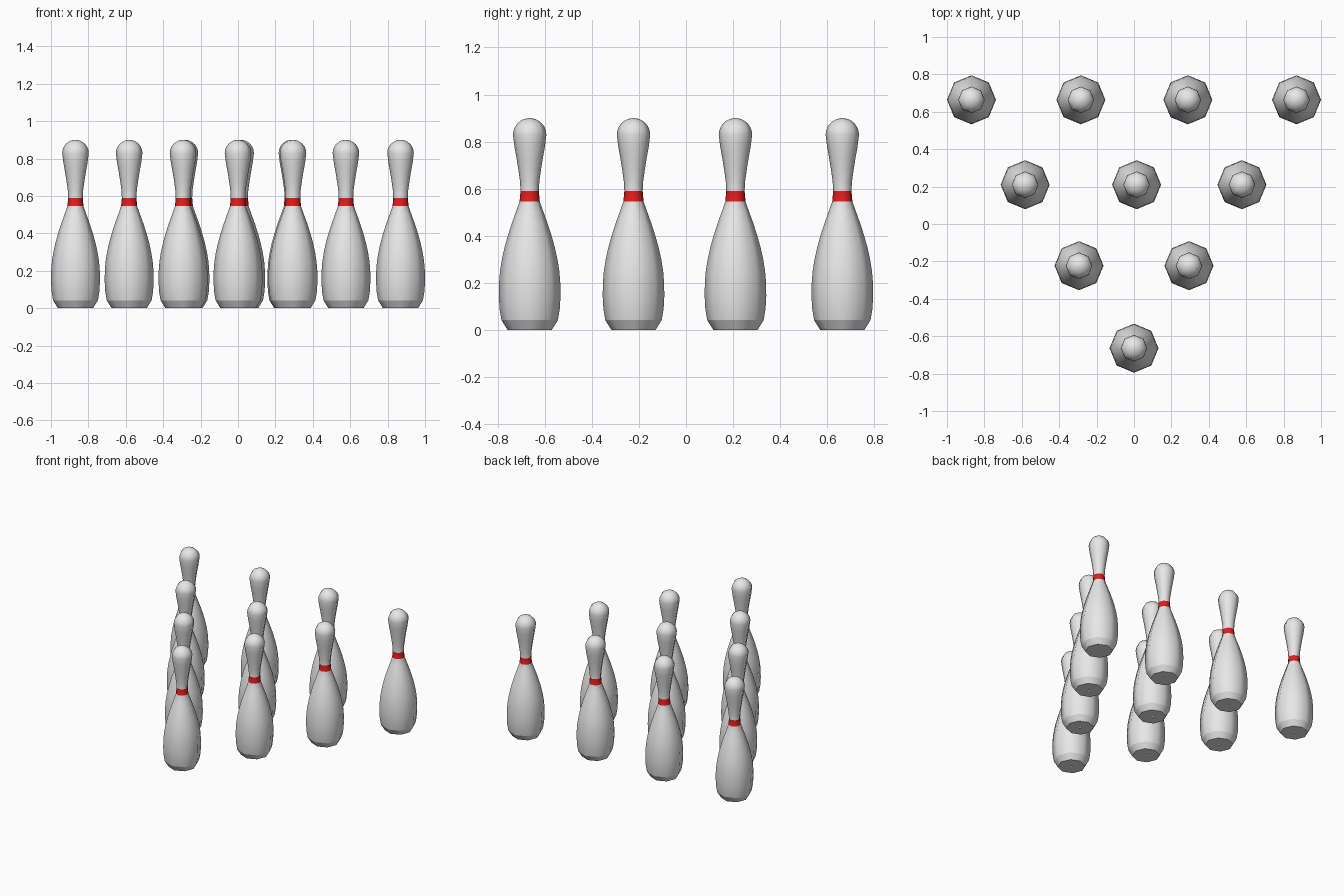
import bpy, bmesh, math

if "Cube" in bpy.data.objects:
    bpy.data.objects.remove(bpy.data.objects["Cube"])

SIDES = 8
BAND = (0.545, 0.59)      # painted neck stripe, low and high edge
HEAD_R, HEAD_Z = 0.071, 0.829


def material(name, rgb):
    m = bpy.data.materials.new(name)
    m.diffuse_color = (*rgb, 1.0)
    m.use_nodes = True
    m.node_tree.nodes["Principled BSDF"].inputs["Base Color"].default_value = m.diffuse_color
    return m


white = material("pin_white", (0.8, 0.8, 0.8))
red = material("stripe_red", (0.75, 0.012, 0.012))

# Half outline (radius, height): base, belly, stripe, neck
profile = [(0.006, 0.0), (0.094, 0.0), (0.120, 0.042), (0.128, 0.09), (0.131, 0.145),
           (0.130, 0.20), (0.126, 0.25), (0.118, 0.30), (0.107, 0.35), (0.093, 0.40),
           (0.077, 0.45), (0.059, 0.50), (0.043, BAND[0]), (0.039, BAND[1]),
           (0.041, 0.63), (0.048, 0.68), (0.056, 0.73), (0.065, 0.78)]
# Rounded head
for i in range(7):
    a = math.radians(i * 14)
    profile.append((HEAD_R * math.cos(a), HEAD_Z + HEAD_R * math.sin(a)))


def pin_mesh():
    bm = bmesh.new()
    rings = []
    for r, z in profile:
        rings.append([bm.verts.new((r * math.cos(2 * math.pi * k / SIDES),
                                    r * math.sin(2 * math.pi * k / SIDES), z))
                      for k in range(SIDES)])
    tip = bm.verts.new((0, 0, HEAD_Z + HEAD_R))
    for low, high in zip(rings, rings[1:]):
        for k in range(SIDES):
            n = (k + 1) % SIDES
            bm.faces.new((low[k], low[n], high[n], high[k]))
    for k in range(SIDES):
        bm.faces.new((rings[-1][k], rings[-1][(k + 1) % SIDES], tip))
    # Smooth shading, with the stripe coloured by height
    for f in bm.faces:
        f.smooth = True
        f.material_index = int(BAND[0] < f.calc_center_median().z < BAND[1])
    # Sharp rims around the foot
    for ring in rings[1:3]:
        for k in range(SIDES):
            bm.edges.get((ring[k], ring[(k + 1) % SIDES])).smooth = False
    me = bpy.data.meshes.new("bowling_pin")
    bm.to_mesh(me)
    bm.free()
    me.materials.append(white)
    me.materials.append(red)
    return me


# Triangle of ten pins, front row to back row
rows = [(-0.664, (0.0,)),
        (-0.223, (-0.294, 0.294)),
        (0.210, (-0.582, 0.014, 0.577)),
        (0.664, (-0.869, -0.284, 0.288, 0.869))]
mesh = pin_mesh()
for r, (y, xs) in enumerate(rows):
    for i, x in enumerate(xs):
        ob = bpy.data.objects.new(f"pin_row{r + 1}_{i + 1}", mesh)
        ob.location = (x, y, 0)
        bpy.context.collection.objects.link(ob)
